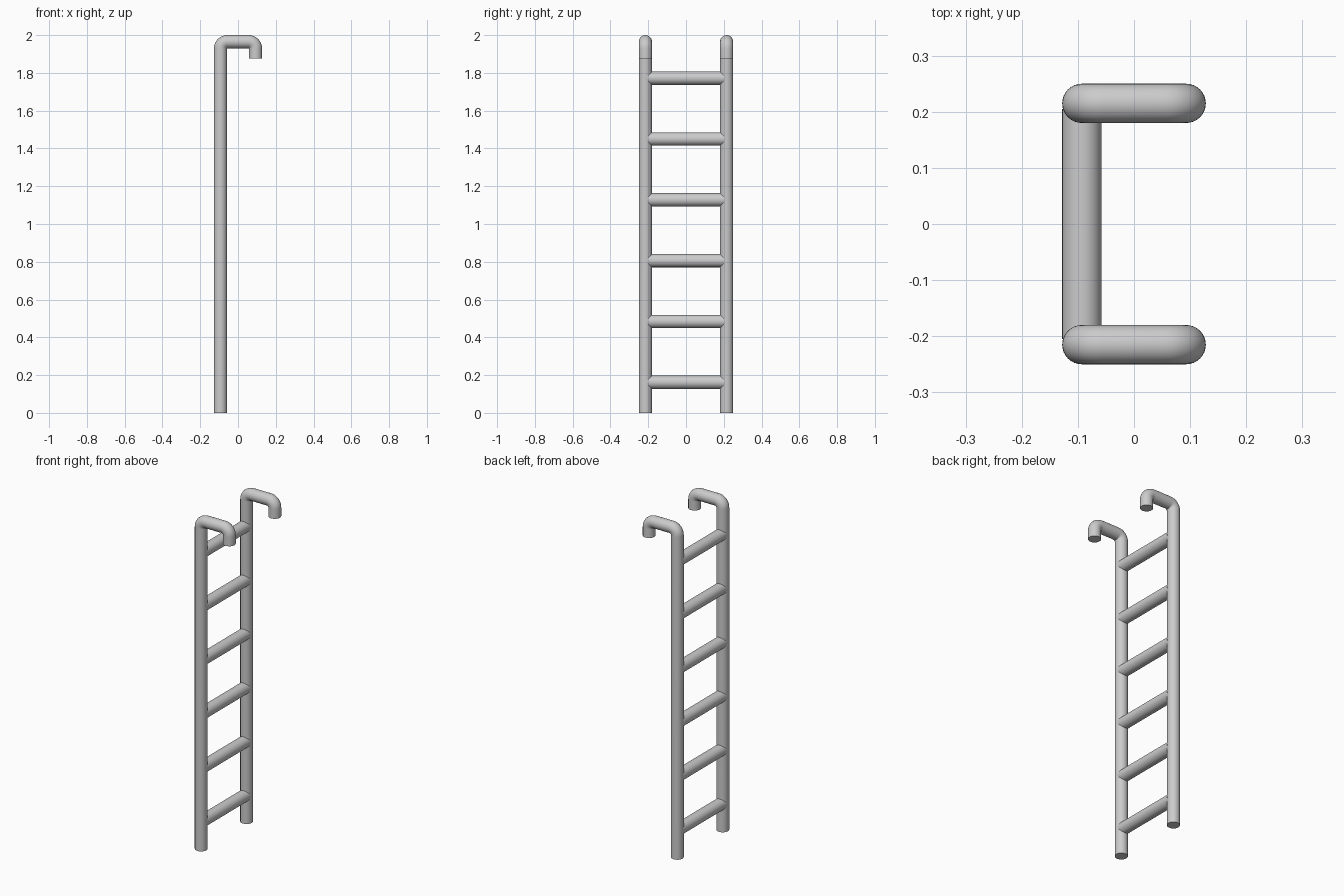
import bpy, bmesh, math
from mathutils import Vector

if "Cube" in bpy.data.objects:
    bpy.data.objects.remove(bpy.data.objects["Cube"])

R = 0.035           # tube radius
SIDES = 32
RAIL_X, RAIL_Y = 0.093, 0.215
TOP = 2.0 - R       # hook centreline height
BEND = 0.037        # bend radius of the centreline


def tube(name, path):
    """Sweep a capped round tube along (position, tangent) stations."""
    bm = bmesh.new()
    rings = []
    for p, t in path:
        t = Vector(t).normalized()
        u = Vector((0, 1, 0)) if abs(t.y) < 0.9 else Vector((1, 0, 0))
        v = t.cross(u)
        rings.append([bm.verts.new(Vector(p) + R * (math.cos(a) * u + math.sin(a) * v))
                      for a in (2 * math.pi * i / SIDES for i in range(SIDES))])
    for a, b in zip(rings, rings[1:]):
        for i in range(SIDES):
            j = (i + 1) % SIDES
            bm.faces.new((a[i], a[j], b[j], b[i]))
    bm.faces.new(rings[0])
    bm.faces.new(rings[-1])
    bmesh.ops.recalc_face_normals(bm, faces=bm.faces)
    me = bpy.data.meshes.new(name)
    bm.to_mesh(me)
    bm.free()
    ob = bpy.data.objects.new(name, me)
    bpy.context.collection.objects.link(ob)
    bpy.ops.object.select_all(action='DESELECT')
    ob.select_set(True)
    bpy.context.view_layer.objects.active = ob
    bpy.ops.object.shade_smooth_by_angle(angle=math.radians(40))
    return ob


def rail_path(y):
    """Straight rail, quarter bend, short top, quarter bend, hook tip."""
    path = [((-RAIL_X, y, 0), (0, 0, 1))]
    for cx, start in ((-RAIL_X + BEND, 180), (RAIL_X - BEND, 90)):
        for k in range(11):
            a = math.radians(start - 9 * k)
            c, s = math.cos(a), math.sin(a)
            path.append(((cx + BEND * c, y, TOP - BEND + BEND * s), (s, 0, -c)))
    path.append(((RAIL_X, y, 1.875), (0, 0, -1)))
    return path


# Hooked side rails
for side, y in (("front", -RAIL_Y), ("back", RAIL_Y)):
    tube("hooked_rail_" + side, rail_path(y))

# Rungs
for i in range(6):
    z = 0.162 + 0.322 * i
    tube(f"rung_{i + 1}", [((-RAIL_X, -0.205, z), (0, 1, 0)),
                           ((-RAIL_X, 0.205, z), (0, 1, 0))])
